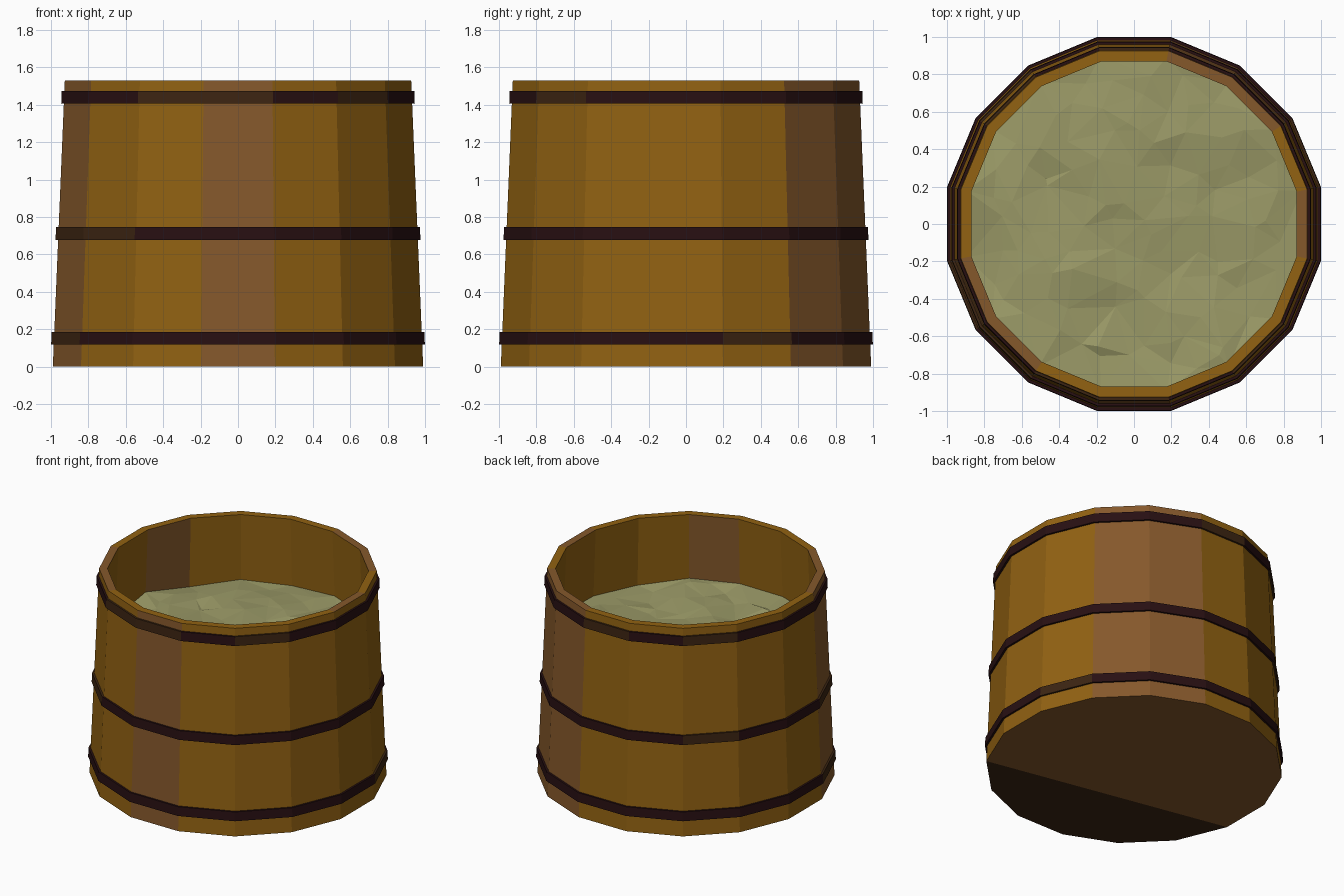
import bpy, bmesh, math, random
from mathutils import Vector, noise, geometry

random.seed(4)
SIDES = 16
STEP = 2 * math.pi / SIDES

cube = bpy.data.objects.get("Cube")
if cube:
    bpy.data.objects.remove(cube, do_unlink=True)


def material(name, rgb):
    mat = bpy.data.materials.new(name)
    mat.use_nodes = True
    mat.diffuse_color = (*rgb, 1)
    mat.node_tree.nodes["Principled BSDF"].inputs["Base Color"].default_value = (*rgb, 1)
    return mat


golden_wood = material("golden wood", (0.287, 0.122, 0.006))
reddish_wood = material("reddish wood", (0.235, 0.098, 0.024))
dark_hoop = material("dark hoop", (0.021, 0.005, 0.006))
brown_hoop = material("brown hoop", (0.045, 0.018, 0.006))
grain = material("pale grain", (0.328, 0.323, 0.136))


def corner(apothem, z, k):
    """Corner k of a regular polygon whose flat sides face the axes."""
    r = apothem / math.cos(STEP / 2)
    a = (k + 0.5) * STEP
    return Vector((r * math.cos(a), r * math.sin(a), z))


def finish(name, bm, mats):
    bmesh.ops.recalc_face_normals(bm, faces=bm.faces)
    mesh = bpy.data.meshes.new(name)
    bm.to_mesh(mesh)
    bm.free()
    for mat in mats:
        mesh.materials.append(mat)
    obj = bpy.data.objects.new(name, mesh)
    bpy.context.collection.objects.link(obj)
    return obj


def loft(profile, accents, closed=False):
    """Sweep (apothem, z) points round the axis; accents lists the
    second-colour sides of each strip."""
    bm = bmesh.new()
    rings = [[bm.verts.new(corner(r, z, k)) for k in range(SIDES)] for r, z in profile]
    pairs = list(zip(rings, rings[1:] + rings[:1]))
    for (lower, upper), odd in zip(pairs if closed else pairs[:-1], accents):
        for k in range(SIDES):
            # side k is centred on angle k * STEP
            f = bm.faces.new((lower[k - 1], lower[k], upper[k], upper[k - 1]))
            f.material_index = int(k in odd)
    return bm, rings


# Staves: outer wall, rim and inner wall
HEIGHT, BASE, TOP, THICK = 1.53, 0.99, 0.926, 0.056


def wall(z):
    return BASE + (TOP - BASE) * z / HEIGHT


bm, rings = loft(
    [(BASE, 0), (TOP, HEIGHT), (TOP - THICK, HEIGHT), (BASE - THICK, 0.06)],
    [{2, 3, 9, 12}, {0, 2, 3, 9, 10}, {7, 13}])
bm.faces.new(rings[-1])
# Underside made of two boards
base = rings[0]
bm.faces.new(base[14:] + base[:9]).material_index = 1
bm.faces.new(base[8:15]).material_index = 2
finish("tub_staves", bm, [golden_wood, reddish_wood, brown_hoop])

# Hoops
hoops = {
    "lower_hoop": (0.118, {1, 9}),
    "middle_hoop": (0.678, {6, 9, 10}),
    "upper_hoop": (1.406, {4, 6, 11, 12, 14}),
}
for name, (z, odd) in hoops.items():
    top = z + 0.068
    profile = [(wall(z) - 0.01, z), (wall(z) + 0.014, z),
               (wall(top) + 0.014, top), (wall(top) - 0.01, top)]
    bm, _ = loft(profile, [odd] * 4, closed=True)
    finish(name, bm, [dark_hoop, brown_hoop])

# Uneven grain filling the tub
LEVEL = 1.03
edge = wall(LEVEL) - THICK + 0.005
points = [corner(edge, 0, k).to_2d() for k in range(SIDES)]
SPACING = 0.15
for i in range(-6, 7):
    for j in range(-6, 7):
        p = Vector((i, j)) * SPACING
        p += Vector((random.uniform(-1, 1), random.uniform(-1, 1))) * SPACING * 0.4
        if p.length < edge - 0.05:
            points.append(p)
coords, _, tris, *_ = geometry.delaunay_2d_cdt(points, [], [], 0, 1e-5)
bm = bmesh.new()
verts = []
for p in coords:
    bump = 0.04 * noise.noise(Vector((p.x, p.y, 0.3)) * 2.5) + random.uniform(-1, 1) * 0.012
    verts.append(bm.verts.new((p.x, p.y, LEVEL + bump)))
for t in tris:
    bm.faces.new([verts[i] for i in t])
filling = finish("grain_filling", bm, [grain])
if filling.data.polygons[0].normal.z < 0:
    filling.data.flip_normals()
